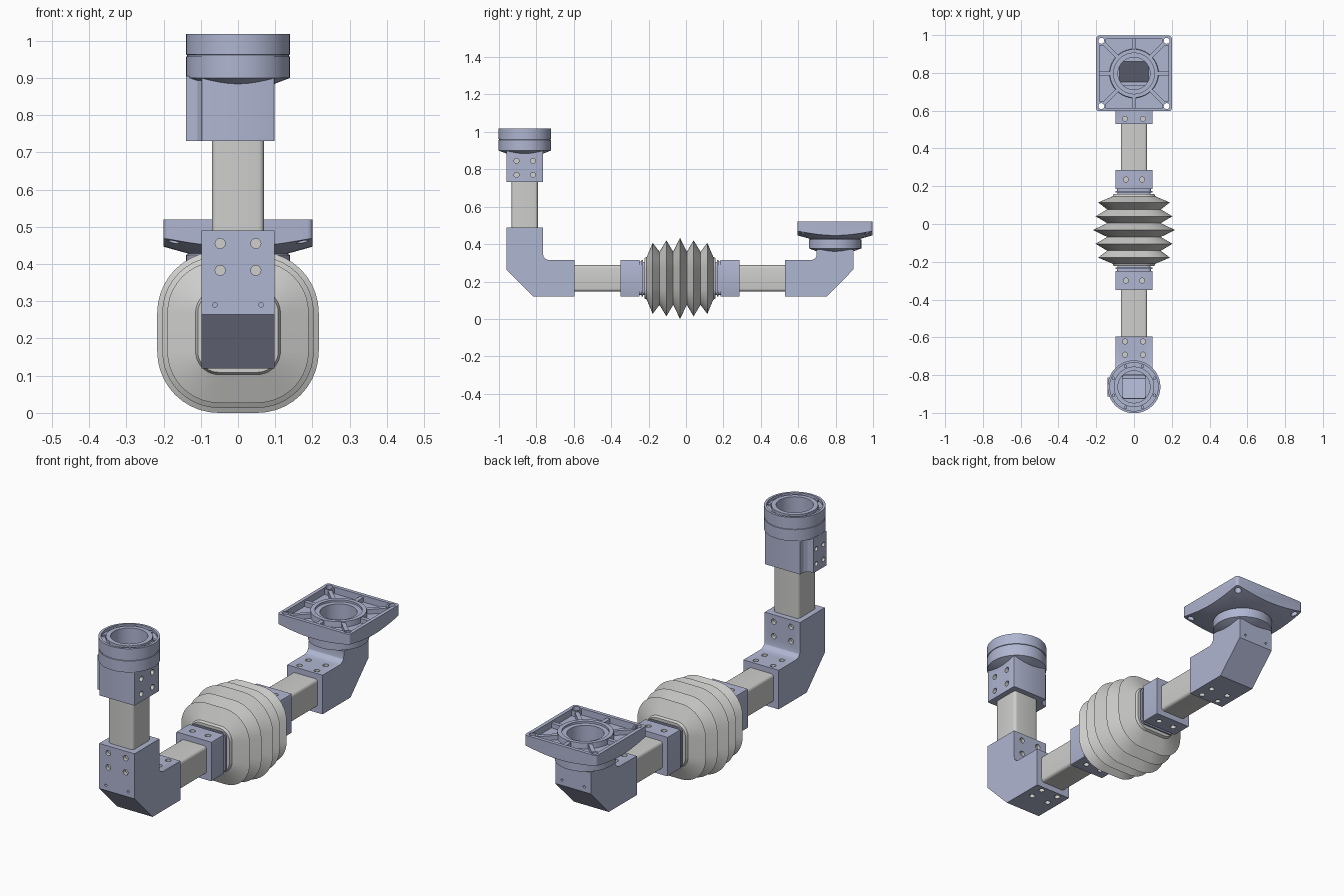
import bpy, bmesh, math
from mathutils import Vector, Matrix

if "Cube" in bpy.data.objects:
    bpy.data.objects.remove(bpy.data.objects["Cube"])


def material(name, rgb):
    m = bpy.data.materials.new(name)
    m.use_nodes = True
    m.diffuse_color = (*rgb, 1)
    m.node_tree.nodes["Principled BSDF"].inputs["Base Color"].default_value = (*rgb, 1)
    return m


BLUE = material("pale blue grey", (0.43, 0.465, 0.64))
GREY = material("light grey", (0.62, 0.62, 0.61))
ARM_Z, SIDE = 0.217, 0.098           # height of the horizontal arm, half width of fittings
HEAD_Y, FLANGE_Y = -0.862, 0.797
parts = []


def finish(bm, name, mat):
    bmesh.ops.remove_doubles(bm, verts=bm.verts, dist=1e-5)
    bmesh.ops.recalc_face_normals(bm, faces=bm.faces)
    me = bpy.data.meshes.new(name)
    bm.to_mesh(me)
    bm.free()
    me.materials.append(mat)
    ob = bpy.data.objects.new(name, me)
    bpy.context.collection.objects.link(ob)
    parts.append(ob)
    return ob


def add_loft(bm, sections, axis="z", centre=(0, 0, 0), closed=False, n=10):
    """Loft rounded squares (position, half width, corner radius or None for a circle)."""
    rings = []
    for pos, half, rad in sections:
        rad = half if rad is None else rad
        ring = []
        for k in range(4):
            base = k * math.pi / 2
            cx = (half - rad) * (1 if k in (0, 3) else -1)
            cy = (half - rad) * (1 if k < 2 else -1)
            for i in range(n + 1):
                a = base + i / n * math.pi / 2
                p, q = cx + rad * math.cos(a), cy + rad * math.sin(a)
                co = {"x": (pos, p, q), "y": (p, pos, q), "z": (p, q, pos)}[axis]
                ring.append(bm.verts.new(Vector(co) + Vector(centre)))
        rings.append(ring)
    pairs = list(zip(rings, rings[1:]))
    if closed:
        pairs.append((rings[-1], rings[0]))
    else:
        bm.faces.new(rings[0])
        bm.faces.new(rings[-1])
    for a, b in pairs:
        for i in range(len(a)):
            j = (i + 1) % len(a)
            bm.faces.new((a[i], a[j], b[j], b[i]))


def loft(name, sections, mat=BLUE, **kw):
    bm = bmesh.new()
    add_loft(bm, sections, **kw)
    return finish(bm, name, mat)


def prism(name, pts, axis, lo, hi, mat=BLUE):
    bm = bmesh.new()
    put = (lambda p, t: (t, p[0], p[1])) if axis == "x" else (lambda p, t: (p[0], p[1], t))
    f = bm.faces.new([bm.verts.new(put(p, lo)) for p in pts])
    ext = bmesh.ops.extrude_face_region(bm, geom=[f])["geom"]
    shift = Vector(put((0, 0), hi - lo))
    bmesh.ops.translate(bm, vec=shift, verts=[v for v in ext if isinstance(v, bmesh.types.BMVert)])
    return finish(bm, name, mat)


def boolean(ob, cutter, op="DIFFERENCE"):
    mod = ob.modifiers.new("cut", "BOOLEAN")
    mod.operation, mod.solver, mod.object = op, "EXACT", cutter
    mod.material_mode = "TRANSFER"
    cutter.hide_render = True
    dg = bpy.context.evaluated_depsgraph_get()
    me = bpy.data.meshes.new_from_object(ob.evaluated_get(dg))
    ob.modifiers.clear()
    ob.data = me
    parts.remove(cutter)
    bpy.data.objects.remove(cutter)


def drill(ob, points, axis, r=0.0135, depth=0.018, mat=GREY):
    bm = bmesh.new()
    for p in points:
        add_loft(bm, [(-depth, r, None), (depth, r, None)], axis, p, n=4)
    boolean(ob, finish(bm, "drill", mat))


def grid(xs, ys, zs):
    return [(x, y, z) for x in xs for y in ys for z in zs]


# Chamfered hollow elbows: u points outward along the arm
def elbow(name, sgn, yc, top, bore):
    lo, hi = ARM_Z - SIDE, ARM_Z + SIDE
    prof = [(SIDE, top), (SIDE, 0.264), (-0.045, lo), (-0.267, lo), (-0.267, hi),
            (-0.125, hi), (-0.111, hi + 0.006), (-0.101, hi + 0.017), (-SIDE, hi + 0.032), (-SIDE, top)]
    hollow = [(0.062, top + 0.1), (0.062, 0.275), (-0.045, 0.165), (-0.062, 0.165), (-0.062, top + 0.1)]
    ob = prism(name, [(yc + sgn * u, z) for u, z in prof], "x", -SIDE, SIDE)
    cut = prism("bore", [(yc + sgn * u, z) for u, z in hollow], "x", -bore, bore)
    boolean(ob, cut)
    ys = [yc - sgn * 0.24, yc - sgn * 0.17]
    drill(ob, grid((-0.048, 0.048), ys, (lo, hi)), "z")
    drill(ob, grid((-0.062, 0.062), [yc + sgn * SIDE], [0.29]), "y", r=0.006, mat=BLUE)
    return ob


front_elbow = elbow("front_elbow", -1, HEAD_Y, 0.49, 0.062)
drill(front_elbow, grid((-0.048, 0.048), (HEAD_Y - SIDE, HEAD_Y + SIDE), (0.383, 0.455)), "y")
elbow("back_elbow", 1, FLANGE_Y, 0.37, 0.078)


# Hollow square tubes
def tube(name, a, b, axis, centre):
    loft(name, [(a, 0.07, 0.015), (b, 0.07, 0.015), (b, 0.06, 0.01), (a, 0.06, 0.01)],
         GREY, axis=axis, centre=centre, closed=True, n=4)


tube("front_tube", -0.61, -0.34, "y", (0, 0, ARM_Z))
tube("back_tube", 0.275, 0.545, "y", (0, 0, ARM_Z))
tube("upright_tube", 0.48, 0.74, "z", (0, HEAD_Y, 0))

# Collars with stepped necks either side of the bellows
BELLOWS_Y = -0.032
for name, sgn in (("front", -1), ("back", 1)):
    near, far = BELLOWS_Y + sgn * 0.217, BELLOWS_Y + sgn * 0.318
    col = loft(name + "_collar", [(near, SIDE, 0.003), (far, SIDE, 0.003)],
               axis="y", centre=(0, 0, ARM_Z), n=2)
    drill(col, grid((-0.043, 0.043), [(near + far) / 2], (ARM_Z - SIDE, ARM_Z + SIDE)), "z")
    steps = [(0.225, 0.09), (0.207, 0.09), (0.207, 0.098), (0.198, 0.098), (0.198, 0.088), (0.18, 0.088)]
    loft(name + "_neck", [(BELLOWS_Y + sgn * d, h, 0.02) for d, h in steps],
         axis="y", centre=(0, 0, ARM_Z), n=4)

# Bellows: five ridges, tallest in the middle
FLAT = 0.052
folds = [(-0.19, 0.108), (-0.178, 0.114)]
for i in range(5):
    mid = (i - 2) * 0.073
    folds.append((mid, 0.217 - 0.0135 * abs(i - 2)))
    if i < 4:
        folds.append((mid + 0.0365, 0.142))
folds += [(0.178, 0.114), (0.19, 0.108)]
loft("bellows", [(BELLOWS_Y + d, h, h - FLAT) for d, h in folds], GREY,
     axis="y", centre=(0, 0, ARM_Z))

# Head block, side pad and round socket
head = loft("head_block", [(0.731, SIDE, 0.003), (0.9, SIDE, 0.003)], centre=(0, HEAD_Y, 0), n=2)
boolean(head, loft("bore", [(0.6, 0.062, 0.012), (1.0, 0.062, 0.012)], centre=(0, HEAD_Y, 0), n=4))
drill(head, grid([SIDE], (HEAD_Y - 0.044, HEAD_Y + 0.044), (0.77, 0.845)), "x")
half = [(-0.09, 0.08), (-0.1, 0.068), (-0.109, 0.055), (-0.12, 0.05), (-0.14, 0.05)]
pad_pts = [(x, HEAD_Y + d) for x, d in half] + [(x, HEAD_Y - d) for x, d in reversed(half)]
pad = prism("head_pad", pad_pts, "z", 0.731, 0.905)
drill(pad, grid([-0.14], (HEAD_Y - 0.028, HEAD_Y + 0.028), (0.77, 0.845)), "x", r=0.011)
socket = [(0.88, 0.085), (0.884, 0.098), (0.9, 0.14), (0.957, 0.14), (0.958, 0.137), (0.962, 0.137),
          (0.963, 0.14), (1.018, 0.14), (1.018, 0.128), (1.004, 0.128), (1.004, 0.107),
          (1.018, 0.107), (1.018, 0.085)]
loft("head_socket", [(z, r, None) for z, r in socket], centre=(0, HEAD_Y, 0), closed=True)
bm = bmesh.new()
for i in range(8):
    a = (i + 0.5) * math.pi / 4
    add_loft(bm, [(1.0, 0.009, None), (1.012, 0.009, None)], "z",
             (0.1175 * math.cos(a), HEAD_Y + 0.1175 * math.sin(a), 0), n=3)
finish(bm, "socket_bolts", BLUE)

# Square flange with a conical underside and a recessed top
C = (0, FLANGE_Y, 0)
flange = loft("flange_plate", [(0.427, 0.13, None), (0.48, 0.32, None), (0.52, 0.32, None)], centre=C, n=16)
boolean(flange, loft("outline", [(0.3, 0.2, 0.014), (0.6, 0.2, 0.014)], centre=C, n=4), "INTERSECT")
boolean(flange, loft("pocket", [(0.487, 0.182, 0.02), (0.6, 0.182, 0.02)], centre=C, n=4))
boolean(flange, loft("bore", [(0.3, 0.115, None), (0.6, 0.115, None)], centre=C))
corners = grid((-0.173, 0.173), (FLANGE_Y - 0.173, FLANGE_Y + 0.173), [0.46])
drill(flange, corners, "z", r=0.016, depth=0.1, mat=BLUE)
for i, (x, y, z) in enumerate(corners):
    loft("corner_boss_%d" % (i + 1), [(0.475, 0.025, None), (0.515, 0.025, None), (0.515, 0.016, None),
         (0.475, 0.016, None)], centre=(x, y, 0), closed=True, n=5)
collar = [(0.358, 0.085), (0.362, 0.1), (0.377, 0.14), (0.424, 0.14), (0.43, 0.13), (0.49, 0.13),
          (0.515, 0.128), (0.515, 0.108), (0.505, 0.108), (0.505, 0.085)]
loft("flange_socket", [(z, r, None) for z, r in collar], centre=C, closed=True)

# Radial ribs across the flange recess
bm = bmesh.new()
for i in range(8):
    end = 0.225 if i % 2 else 0.19
    start = 0.12
    m = (Matrix.Translation((0, FLANGE_Y, 0.495)) @ Matrix.Rotation(i * math.pi / 4, 4, "Z")
         @ Matrix.Translation(((start + end) / 2, 0, 0)) @ Matrix.Diagonal((end - start, 0.02, 0.03, 1)))
    bmesh.ops.create_cube(bm, size=1, matrix=m)
finish(bm, "flange_ribs", BLUE)

# Smooth the curved surfaces, keep edges sharp
for ob in bpy.context.view_layer.objects:
    ob.select_set(ob in parts)
bpy.context.view_layer.objects.active = parts[0]
bpy.ops.object.shade_smooth_by_angle(angle=math.radians(30))
